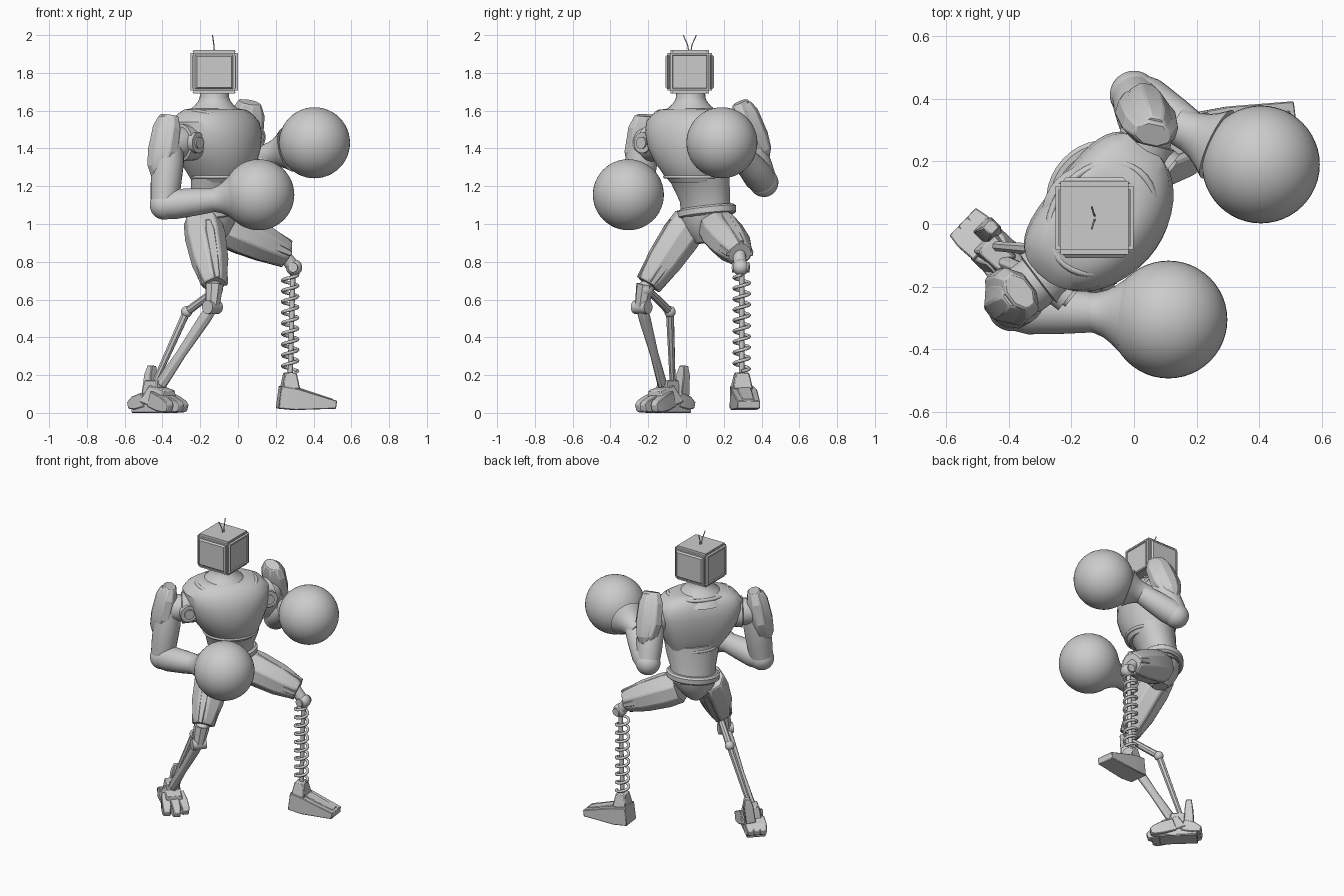
import bpy, bmesh, math
from mathutils import Vector, Matrix

if "Cube" in bpy.data.objects:
    bpy.data.objects.remove(bpy.data.objects["Cube"])

grey = bpy.data.materials.new("plain_grey")
grey.use_nodes = True
COLOUR = (0.6, 0.6, 0.6, 1)
grey.diffuse_color = COLOUR
grey.node_tree.nodes["Principled BSDF"].inputs["Base Color"].default_value = COLOUR

UP = Vector((0, 0, 1))
SIDE = Vector((0.62, 0.78, 0))      # across the shoulders
FRONT = Vector((0.78, -0.62, 0))    # the way the chest faces
HIPS = SIDE + UP * 0.12             # the hips tilt up on the left


def finish(name, bm, angle=0.6, bevel=0):
    """Turn a bmesh into a shaded object, with an optional bevel."""
    bmesh.ops.recalc_face_normals(bm, faces=bm.faces)
    me = bpy.data.meshes.new(name)
    bm.to_mesh(me)
    bm.free()
    me.materials.append(grey)
    me.shade_smooth()
    me.set_sharp_from_angle(angle=angle)
    ob = bpy.data.objects.new(name, me)
    bpy.context.collection.objects.link(ob)
    if bevel:
        mod = ob.modifiers.new("bevel", 'BEVEL')
        mod.width = bevel
        mod.segments = 1


def loft(name, rings, a, b, n=32, bevel=0, angle=0.6, flat_back=False):
    """Skin rings of (centre, half size along a, half size along b)."""
    bm = bmesh.new()
    loops = []
    for centre, w, d in rings:
        loops.append([])
        for i in range(n):
            t = 2 * math.pi * (i + 0.5) / n
            c, s = math.cos(t), math.sin(t)
            if flat_back and s < 0:
                c, s = math.copysign(abs(c) ** 0.6, c), -0.85 * abs(s) ** 0.6
            loops[-1].append(bm.verts.new(Vector(centre) + a * w * c + b * d * s))
    for lo, hi in zip(loops, loops[1:]):
        for i in range(n):
            j = (i + 1) % n
            bm.faces.new((lo[i], lo[j], hi[j], hi[i]))
    bm.faces.new(loops[0])
    bm.faces.new(loops[-1])
    finish(name, bm, angle, bevel)


def limb(name, p, q, sections, n=24, hint=UP, bevel=0, angle=0.6):
    """Loft along the line p to q; sections are (fraction, width, depth)."""
    p, q = Vector(p), Vector(q)
    axis = (q - p).normalized()
    a = axis.cross(hint).normalized()
    loft(name, [(p.lerp(q, t), w, d) for t, w, d in sections], a, axis.cross(a), n, bevel, angle)


def rod(name, p, q, r, r2=None, n=16):
    hint = UP if abs((Vector(q) - Vector(p)).normalized().z) < 0.95 else SIDE
    r2 = r if r2 is None else r2
    limb(name, p, q, [(0, r, r), (1, r2, r2)], n, hint)


def ball(name, c, r):
    bm = bmesh.new()
    bmesh.ops.create_uvsphere(bm, u_segments=48, v_segments=24, radius=r)
    bmesh.ops.translate(bm, verts=bm.verts, vec=c)
    finish(name, bm)


def wire(name, pts, r, cyclic=False):
    cu = bpy.data.curves.new(name, 'CURVE')
    cu.dimensions = '3D'
    cu.bevel_depth = r
    cu.bevel_resolution = 2
    cu.use_fill_caps = True
    sp = cu.splines.new('POLY')
    sp.points.add(len(pts) - 1)
    for k, pt in zip(sp.points, pts):
        k.co = (*pt, 1)
    sp.use_cyclic_u = cyclic
    cu.materials.append(grey)
    bpy.context.collection.objects.link(bpy.data.objects.new(name, cu))


def block(name, c, forward, size, taper=1.0, pitch=0):
    """Box whose top is scaled by taper; size is length, width, height."""
    bm = bmesh.new()
    bmesh.ops.create_cube(bm, size=1)
    for v in bm.verts:
        k = taper if v.co.z > 0 else 1
        v.co = Vector((v.co.x * size[0] * k, v.co.y * size[1] * k, v.co.z * size[2]))
    turn = Matrix.Rotation(math.atan2(forward[1], forward[0]), 4, 'Z') @ Matrix.Rotation(pitch, 4, 'Y')
    bmesh.ops.transform(bm, verts=bm.verts, matrix=Matrix.Translation(c) @ turn)
    finish(name, bm, 0.5, 0.006)


# Head: bevelled box, sunk panels on two sides, raised sloping ones on the others
bm = bmesh.new()
bmesh.ops.create_cube(bm, size=1)
bmesh.ops.scale(bm, vec=(0.25, 0.236, 0.23), verts=bm.verts)
bmesh.ops.bevel(bm, geom=bm.edges[:], offset=0.016, segments=2, affect='EDGES')
bm.normal_update()
for axis, border, slope, depth in ((0, 0.014, 0.004, -0.006), (1, 0.012, 0.012, 0.01)):
    sides = [f for f in bm.faces if abs(f.normal[axis]) > 0.99]
    bmesh.ops.inset_individual(bm, faces=sides, thickness=border)
    bmesh.ops.inset_individual(bm, faces=sides, thickness=slope, depth=depth)
bmesh.ops.translate(bm, verts=bm.verts, vec=(-0.126, 0.02, 1.805))
finish("head", bm, 0.4)
for s in (-1, 1):
    wire("aerial", [(-0.125, 0.02 + s * 0.006, 1.915), (-0.128, 0.02 + s * 0.012, 1.95),
                    (-0.135, 0.02 + s * 0.035, 2.0)], 0.003)

# Torso: neck, chest, waist and pelvis
loft("neck", [((-0.125, 0.025, z), r, r) for z, r in
              ((1.55, 0.17), (1.6, 0.135), (1.625, 0.107), (1.65, 0.086), (1.67, 0.078), (1.71, 0.076))],
     SIDE, FRONT)
loft("chest", [((x, y, z), w, d) for x, y, z, w, d in (
    (-0.09, 0.06, 1.22, 0.15, 0.135), (-0.09, 0.05, 1.26, 0.175, 0.16),
    (-0.095, 0.04, 1.32, 0.21, 0.185), (-0.1, 0.03, 1.4, 0.25, 0.203),
    (-0.105, 0.03, 1.48, 0.27, 0.205), (-0.11, 0.03, 1.54, 0.27, 0.19),
    (-0.115, 0.03, 1.58, 0.235, 0.165), (-0.12, 0.03, 1.605, 0.185, 0.135),
    (-0.12, 0.03, 1.612, 0.13, 0.11))], SIDE, FRONT, 40, flat_back=True)


def hoop(name, c, w, d, dip, r):
    """Ring round the chest that dips at the front."""
    turns = [2 * math.pi * i / 40 for i in range(40)]
    wire(name, [Vector(c) + SIDE * w * math.cos(t) + FRONT * d * math.sin(t)
                - UP * dip * max(0, math.sin(t)) ** 2 for t in turns], r, True)


hoop("neckline", (-0.102, 0.018, 1.595), 0.19, 0.155, 0.06, 0.012)
hoop("chest_rim", (-0.09, 0.05, 1.25), 0.168, 0.152, 0, 0.01)
loft("waist", [((x, y, z), w, d) for x, y, z, w, d in (
    (-0.13, 0.11, 1.04, 0.145, 0.115), (-0.125, 0.1, 1.12, 0.145, 0.115),
    (-0.105, 0.08, 1.2, 0.165, 0.13), (-0.09, 0.06, 1.28, 0.18, 0.15))], SIDE, FRONT)
loft("belt", [((-0.13, 0.11, z), w, w - 0.03) for z, w in
              ((1.04, 0.155), (1.05, 0.168), (1.08, 0.168), (1.09, 0.155))], HIPS, FRONT)
loft("pelvis", [((-0.13, 0.1, z), w, d) for z, w, d in (
    (0.9, 0.04, 0.05), (0.94, 0.085, 0.085), (1.0, 0.135, 0.115), (1.05, 0.15, 0.125))],
    HIPS, FRONT, 12)

# Arms: joint, upper arm, elbow, forearm, cuff, glove and shoulder plate
ARMS = {
    "right": dict(joint=(-0.24, -0.13, 1.43), top=(-0.365, -0.225, 1.43), elbow=(-0.39, -0.265, 1.1),
                  cuff=(-0.1, -0.285, 1.13), glove=(0.11, -0.305, 1.155),
                  tip=(-0.365, -0.215, 1.575), low=(-0.42, -0.25, 1.25)),
    "left": dict(joint=(0.02, 0.2, 1.46), top=(0.045, 0.31, 1.46), elbow=(0.0, 0.412, 1.22),
                 cuff=(0.2, 0.285, 1.375), glove=(0.405, 0.19, 1.43),
                 tip=(0.06, 0.285, 1.645), low=(0.02, 0.4, 1.34)),
}
for side, arm in ARMS.items():
    j, t, e, c, g, tip, low = map(Vector, arm.values())
    out = (t - j).normalized()
    limb(side + "_shoulder_joint", j - out * 0.03, t + out * 0.03,
         [(0, 0.09, 0.09), (0.5, 0.1, 0.1), (0.52, 0.085, 0.085), (0.75, 0.085, 0.085), (1, 0.06, 0.06)])
    hub = t.lerp(j, 0.6) + FRONT * 0.07
    rod(side + "_shoulder_hub", hub, hub + FRONT * 0.035, 0.055)
    rod(side + "_shoulder_cap", hub, hub + FRONT * 0.045, 0.032)
    limb(side + "_upper_arm", t, e, [(0, 0.075, 0.075), (0.3, 0.088, 0.085), (0.7, 0.08, 0.08),
                                     (1, 0.072, 0.072)], hint=SIDE)
    ball(side + "_elbow", e, 0.077)
    limb(side + "_forearm", e, c, [(-0.08, 0.07, 0.07), (0.2, 0.084, 0.08), (0.6, 0.074, 0.072),
                                   (0.95, 0.062, 0.062)])
    limb(side + "_glove_cuff", c, g, [(-0.3, 0.06, 0.06), (-0.1, 0.066, 0.066), (0.05, 0.077, 0.077),
                                      (0.18, 0.095, 0.095), (0.32, 0.12, 0.12)])
    ball(side + "_glove", g, 0.188)
    # Faceted shoulder plate with a raised outer panel
    for part, grow, shift in (("_shoulder_plate", 1, 0), ("_shoulder_panel", 0.75, 0.016)):
        limb(side + part, tip + out * shift, low + out * shift,
             [(0.12 - 0.12 * grow, 0.065 * grow, 0.042), (0.2, 0.095 * grow, 0.062),
              (0.6, 0.103 * grow, 0.068), (0.85, 0.075 * grow, 0.058), (1, 0.04 * grow, 0.03)],
             8, out, 0.005, 0.3)

# Thighs: faceted shells with raised strips
THIGHS = {"right": ((-0.19, 0.03, 1.02), (-0.125, -0.2, 0.68), 0.101),
          "left": ((-0.07, 0.165, 0.985), (0.258, 0.285, 0.842), 0.106)}
for side, (p, q, r) in THIGHS.items():
    limb(side + "_thigh", p, q, [(0, r, r), (0.25, r * 1.1, r * 1.06), (0.65, r, r * 0.95),
                                 (0.92, r * 0.74, r * 0.74), (1, r * 0.65, r * 0.64)], 8, UP, 0.006, 0.3)
    axis = (Vector(q) - Vector(p)).normalized()
    a = axis.cross(UP).normalized()
    b = axis.cross(a)
    for d in (a, -a, b, -b):
        limb(side + "_thigh_strip", Vector(p) + d * r * 0.9, Vector(q) + d * r * 0.54,
             [(0.15, 0.02, 0.02), (0.3, 0.035, 0.03), (0.65, 0.032, 0.032), (1, 0.02, 0.025)],
             4, d, 0.004, 0.3)

# Left shin: knee ball, coil spring on a rod
X, Y = 0.276, 0.295
ball("left_knee", (0.297, 0.29, 0.77), 0.043)
rod("left_knee_pin", (0.29, 0.245, 0.77), (0.3, 0.335, 0.77), 0.026)
rod("left_knee_link", (0.24, 0.28, 0.84), (0.295, 0.29, 0.77), 0.035)
rod("spring_core", (X, Y, 0.18), (X + 0.015, Y, 0.76), 0.014)
TURNS, STEPS = 9, 16
wire("spring", [(X + 0.04 * math.cos(2 * math.pi * i / STEPS),
                 Y + 0.04 * math.sin(2 * math.pi * i / STEPS),
                 0.22 + 0.51 * i / (TURNS * STEPS)) for i in range(TURNS * STEPS + 1)], 0.009)

# Left foot: ankle block and wedge with a raised spine
block("left_ankle", (0.275, 0.295, 0.17), (1, 0.15), (0.095, 0.11, 0.09), 0.65)
limb("left_foot", (0.215, 0.295, 0.083), (0.515, 0.332, 0.043),
     [(0, 0.09, 0.085), (0.3, 0.098, 0.08), (1, 0.085, 0.03)], 4, UP, 0.004, 0.3)
limb("left_foot_spine", (0.27, 0.3, 0.12), (0.5, 0.33, 0.06),
     [(0, 0.055, 0.04), (1, 0.045, 0.018)], 4, UP, 0.004, 0.3)

# Right shin: knee fork, long bar and jointed rear rod
KNEE, ANKLE, BEND = (-0.135, -0.235, 0.56), (-0.41, -0.125, 0.15), (-0.272, -0.085, 0.535)
ball("right_knee", (-0.125, -0.215, 0.655), 0.045)
rod("right_knee_fork", (-0.125, -0.215, 0.68), KNEE, 0.05, 0.038, 8)
k = Vector(KNEE)
rod("right_knee_pin", k - SIDE * 0.045, k + SIDE * 0.045, 0.036)
limb("right_shin", KNEE, ANKLE, [(0, 0.03, 0.03), (0.15, 0.032, 0.034), (0.6, 0.022, 0.028),
                                 (1, 0.025, 0.034)], 8, UP, 0.003, 0.4)
rod("rear_link", (-0.13, -0.19, 0.64), BEND, 0.02, 0.022, 8)
ball("rear_joint", BEND, 0.03)
rod("rear_rod", BEND, (-0.45, -0.07, 0.14), 0.022, 0.016, 8)

# Right foot: ankle, instep, toes, heel claws and upright fin
D = Vector((0.72, -0.69, 0))
W = Vector((0.69, 0.72, 0))
foot = Vector((-0.44, -0.095, 0))
block("right_ankle", foot + UP * 0.12, D, (0.13, 0.1, 0.11), 0.7)
block("right_instep", foot + D * 0.04 + UP * 0.085, D, (0.17, 0.14, 0.1), 0.65, 0.25)
block("right_sole", foot + UP * 0.025, D, (0.24, 0.12, 0.05))
for s in (-1, 0, 1):
    start = foot + W * 0.045 * s + D * 0.02 + UP * 0.075
    toe = D + W * 0.1 * s
    limb("right_toe", start, start + toe * (0.15 + 0.025 * (s == 0)) - UP * 0.05,
         [(0, 0.035, 0.06), (0.5, 0.04, 0.058), (0.85, 0.036, 0.045), (1, 0.028, 0.025)],
         4, UP, 0.004, 0.3)
    heel = foot - D * 0.03 + W * 0.04 * s + UP * 0.07
    limb("right_heel_claw", heel, heel - D * 0.115 - UP * 0.03,
         [(0, 0.035, 0.055), (0.6, 0.04, 0.05), (1, 0.03, 0.025)], 4, UP, 0.004, 0.3)
fin = foot - D * 0.07 + W * 0.03
limb("right_heel_fin", fin + UP * 0.09, fin + W * 0.02 + UP * 0.25,
     [(0, 0.045, 0.045), (0.7, 0.042, 0.035), (1, 0.025, 0.025)], 4, D, 0.004, 0.3)
